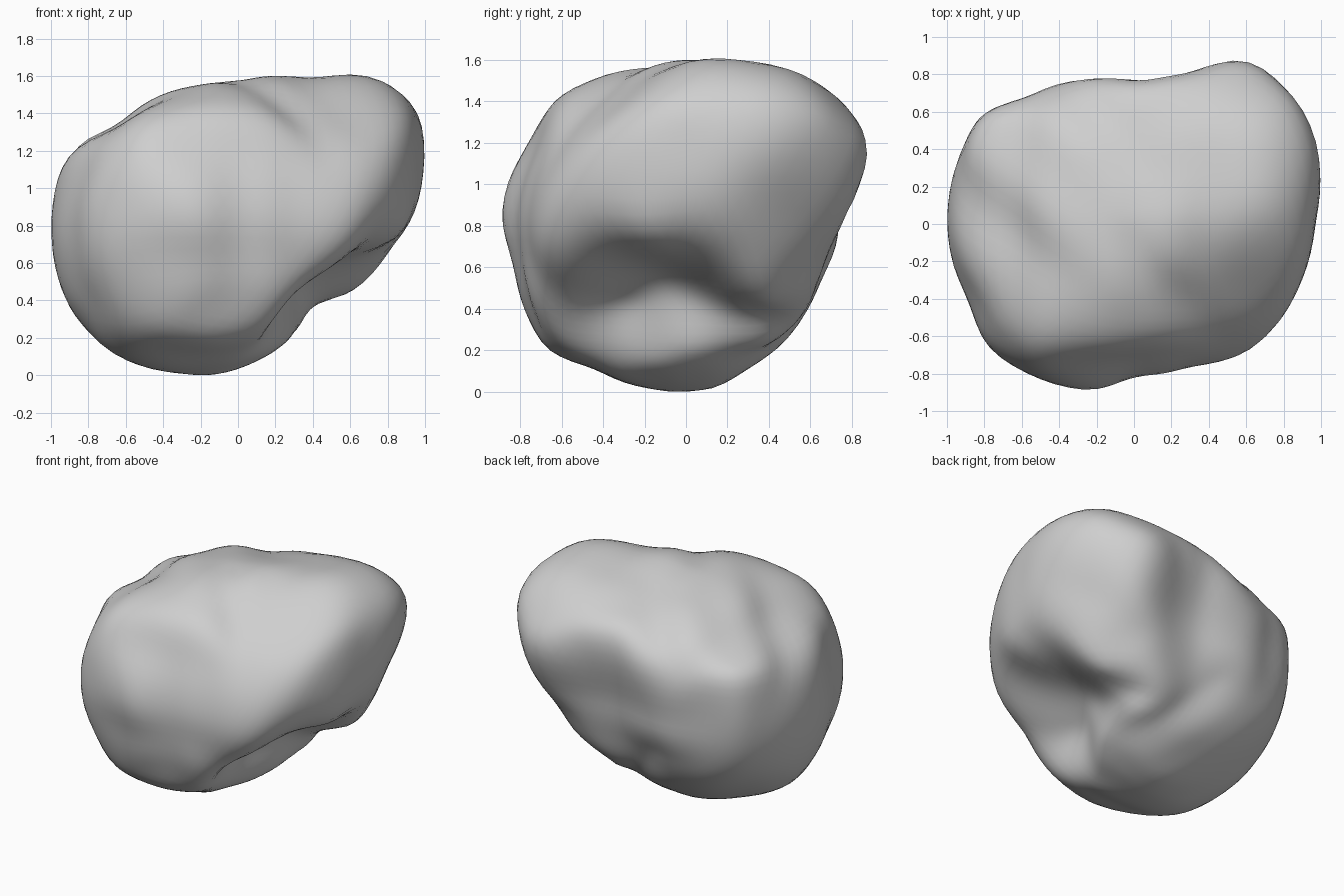
import bpy
import bmesh
import math
from mathutils import Vector

BINS = 60

# Outlines of the boulder around its centre, seen along several directions
front_outline = [(.7, .82), (.85, .74), (.99, .6), (1, .4), (.94, .05), (.8, -.15), (.66, -.33),
                 (.45, -.4), (.38, -.44), (.3, -.58), (.1, -.72), (-.15, -.8), (-.3, -.79),
                 (-.6, -.72), (-.8, -.58), (-.95, -.33), (-1, .05), (-.94, .35), (-.85, .45),
                 (-.65, .54), (-.48, .68), (-.2, .76), (0, .78), (.4, .79)]
side_outline = [(.15, .82), (.33, .8), (.53, .76), (.65, .69), (.87, .47), (.9, .38), (.87, .28),
                (.75, .02), (.65, -.26), (.5, -.53), (.3, -.69), (.12, -.8), (-.12, -.8),
                (-.45, -.68), (-.67, -.6), (-.76, -.45), (-.84, -.15), (-.9, .04), (-.87, .2),
                (-.75, .42), (-.64, .61), (-.38, .74), (-.2, .77), (0, .81)]
top_outline = [(.55, .9), (.67, .86), (.86, .69), (.96, .52), (1, .2), (.97, 0), (.88, -.35),
               (.8, -.5), (.62, -.68), (.3, -.76), (0, -.81), (-.22, -.89), (-.4, -.86),
               (-.8, -.65), (-.88, -.42), (-.98, -.2), (-1, .1), (-.9, .45), (-.82, .59),
               (-.6, .67), (-.25, .78), (.05, .78), (.3, .83)]
front_corner_outline = [(.12, .86), (.29, .79), (.66, .79), (.92, .68), (1.05, .56), (1.1, .45),
                        (1.09, .29), (.92, -.06), (.82, -.25), (.73, -.35), (.53, -.4),
                        (.34, -.55), (-.1, -.73), (-.21, -.76), (-.54, -.73), (-.81, -.55),
                        (-.95, -.28), (-1.03, -.06), (-.99, .24), (-.7, .61), (-.51, .67),
                        (-.31, .81), (-.08, .84)]
back_corner_outline = [(-.58, .92), (-.95, .72), (-1.05, .61), (-1.1, .42), (-1.08, .16),
                       (-.82, -.17), (-.36, -.56), (-.1, -.72), (.27, -.8), (.61, -.77),
                       (.74, -.66), (.89, -.43), (1.03, .01), (.99, .29), (.9, .5), (.74, .62),
                       (.32, .81), (.12, .77), (-.17, .84)]
under_corner_outline = [(-.19, 1.1), (-.45, 1.05), (-.64, .9), (-.87, .53), (-.94, .22),
                        (-.92, -.04), (-.74, -.33), (-.51, -.66), (-.3, -.84), (.17, -.91),
                        (.4, -.86), (.62, -.77), (.79, -.59), (.92, -.36), (1.01, .1),
                        (.98, .29), (.83, .45), (.69, .61), (.3, .92), (.07, 1.03)]

# Hollows and swellings: centre, reach, push
dents = [((.62, -.28, -.2), .25, (-.3, .06, .04)),    # deep hollow under the overhang
         ((.5, .05, -.26), .2, (-.2, -.04, .05)),     # its tail towards the back
         ((.42, .3, -.42), .14, (-.05, -.03, .03)),   # end of the tail
         ((.42, -.4, -.36), .24, (-.18, .05, .02)),   # its mouth behind the front rim
         ((.28, -.28, -.6), .24, (-.1, .02, .02)),    # steep wall below it
         ((.8, -.2, .03), .2, (.04, -.01, -.03)),     # overhanging lip
         ((.15, .72, .02), .32, (0, -.07, 0)),        # groove in the back
         ((0, .62, -.36), .2, (0, -.03, 0)),          # small back hollow
         ((.68, -.5, .4), .35, (-.03, .04, -.02)),    # sloping upper front corner
         ((-.3, -.65, -.55), .3, (0, -.03, -.03)),    # full lower front
         ((-.75, -.55, .1), .35, (-.03, -.03, 0))]    # upright front edge


def make_radius(outline):
    """Return a function giving the outline radius at an angle."""
    polar = sorted((math.atan2(v, u), math.hypot(u, v)) for u, v in outline)
    polar = [(polar[-1][0] - math.tau, polar[-1][1])] + polar + [(polar[0][0] + math.tau, polar[0][1])]

    def radius(angle):
        for (a, r), (b, s) in zip(polar, polar[1:]):
            if a <= angle <= b:
                return r + (s - r) * (angle - a) / max(b - a, 1e-6)
    return radius


def make_view(toward, outline, up=(0, 0, 1)):
    """Right and up axes of a viewing direction, with its outline."""
    toward = Vector(toward).normalized()
    right = Vector(up).cross(toward).normalized()
    return right, toward.cross(right), make_radius(outline)


rise = math.sqrt(2 / 3)   # thirty degrees above a diagonal
views = [make_view((0, -1, 0), front_outline),
         make_view((1, 0, 0), side_outline),
         make_view((0, 0, 1), top_outline, (0, 1, 0)),
         make_view((1, -1, rise), front_corner_outline),
         make_view((-1, 1, rise), back_corner_outline),
         make_view((1, 1, -rise), under_corner_outline)]


def fit(verts, right, up, radius):
    """Nudge the outermost points towards one outline."""
    reach = [0] * BINS
    found = []
    for v in verts:
        a, b = v.co.dot(right), v.co.dot(up)
        angle = math.atan2(b, a)
        q = math.hypot(a, b) / radius(angle)
        place = (angle / math.tau + 1) * BINS
        reach[int(place) % BINS] = max(reach[int(place) % BINS], q)
        found.append((v, a, b, q, place - 0.5))
    for v, a, b, q, place in found:
        k, t = int(place), place % 1
        top = reach[k % BINS] * (1 - t) + reach[(k + 1) % BINS] * t
        grow = (1 / top - 1) * min(q / top, 1) ** 8
        v.co += (right * a + up * b) * grow


def weather(rounds):
    """Soften the surface."""
    for _ in range(rounds):
        bmesh.ops.smooth_vert(bm, verts=bm.verts, factor=0.5, use_axis_x=True,
                              use_axis_y=True, use_axis_z=True)


# Boulder body: a ball blended from the outlines
bm = bmesh.new()
bmesh.ops.create_icosphere(bm, subdivisions=5, radius=1)
for v in bm.verts:
    size = weight = 0
    for right, up, radius in views:
        a, b = v.co.dot(right), v.co.dot(up)
        share = math.hypot(a, b) ** 8
        size += share * radius(math.atan2(b, a))
        weight += share
    v.co *= size / weight

for step in range(2):
    for view in views:
        fit(bm.verts, *view)
    weather(2)

# Press in the hollows
for centre, reach, push in dents:
    for v in bm.verts:
        v.co += Vector(push) * math.exp(-((v.co - Vector(centre)).length / reach) ** 2)

# Weather the surface, keeping its outlines
for step in range(4):
    weather(2)
    for view in reversed(views):
        fit(bm.verts, *view)
weather(2)
lowest = min(v.co.z for v in bm.verts)
bmesh.ops.translate(bm, verts=bm.verts, vec=(0, 0, -lowest))

cube = bpy.data.objects.get("Cube")
if cube:
    bpy.data.objects.remove(cube)

# Stone material
stone = bpy.data.materials.new("grey_stone")
stone.use_nodes = True
colour = (0.62, 0.62, 0.62, 1)
stone.diffuse_color = colour
stone.node_tree.nodes["Principled BSDF"].inputs["Base Color"].default_value = colour

mesh = bpy.data.meshes.new("boulder")
bm.to_mesh(mesh)
bm.free()
mesh.materials.append(stone)
mesh.shade_smooth()
boulder = bpy.data.objects.new("boulder", mesh)
bpy.context.collection.objects.link(boulder)
